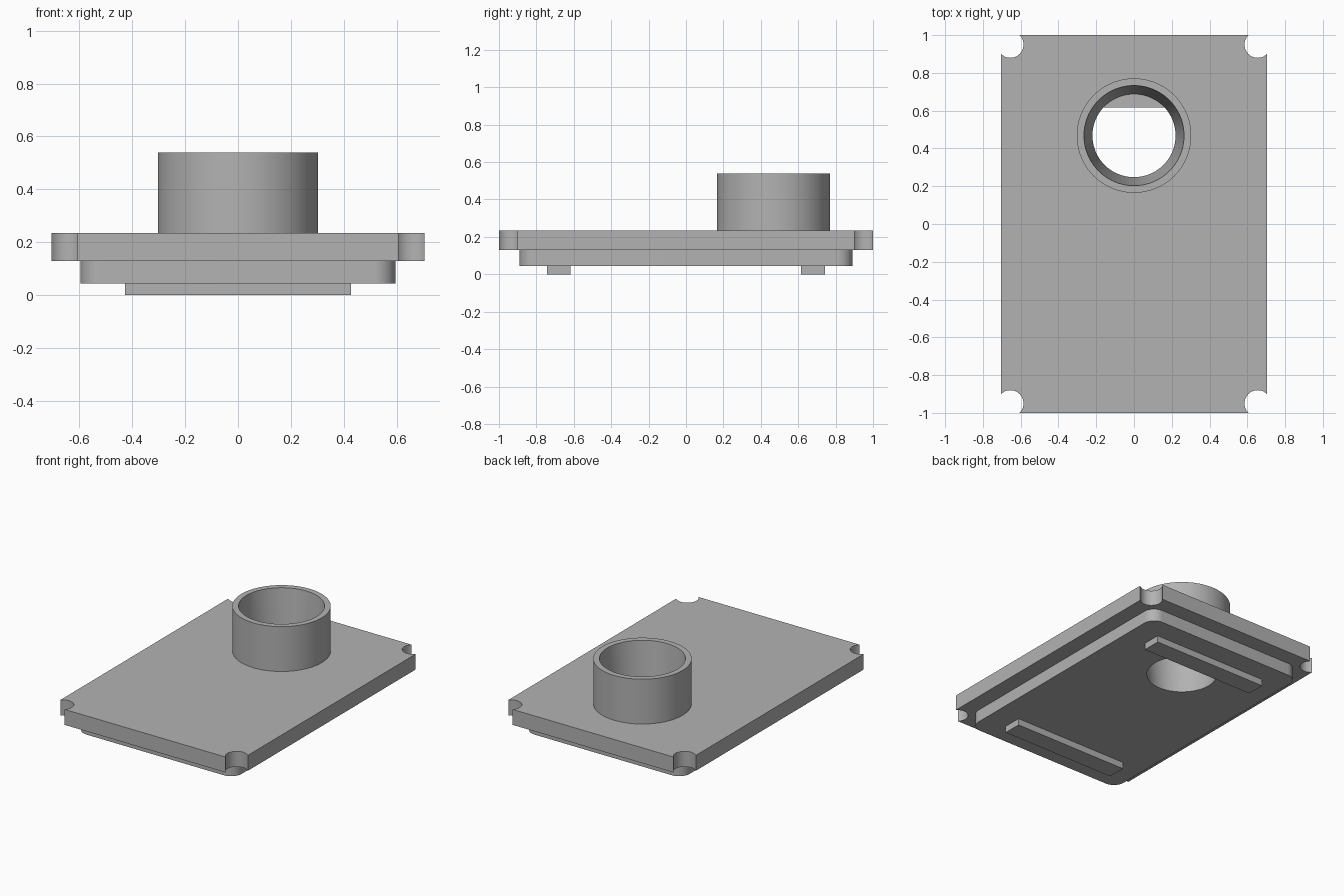
import bpy
import bmesh
from math import cos, sin, pi, radians, acos

cube = bpy.data.objects.get("Cube")
if cube:
    bpy.data.objects.remove(cube, do_unlink=True)

grey = bpy.data.materials.new("plain grey")
grey.use_nodes = True
COLOUR = (0.45, 0.45, 0.45, 1)
grey.diffuse_color = COLOUR
grey.node_tree.nodes["Principled BSDF"].inputs["Base Color"].default_value = COLOUR

# Shared heights and the axis of the round opening
Z_PAD, Z_STEP, Z_TOP, Z_RIM = 0.045, 0.13, 0.235, 0.54
HOLE_Y, R_OUT, R_RIM, R_BASE = 0.468, 0.303, 0.265, 0.22
SEGMENTS = 96


def finish(name, bm):
    bmesh.ops.recalc_face_normals(bm, faces=bm.faces)
    mesh = bpy.data.meshes.new(name)
    bm.to_mesh(mesh)
    bm.free()
    obj = bpy.data.objects.new(name, mesh)
    bpy.context.collection.objects.link(obj)
    mesh.materials.append(grey)
    return obj


def activate(obj):
    bpy.ops.object.select_all(action="DESELECT")
    obj.select_set(True)
    bpy.context.view_layer.objects.active = obj


def smooth(obj):
    activate(obj)
    bpy.ops.object.shade_smooth_by_angle(angle=radians(30))


def arc(cx, cy, r, start, end, steps=16):
    angles = [start + (end - start) * i / steps for i in range(steps + 1)]
    return [(cx + r * cos(a), cy + r * sin(a)) for a in angles]


def four_corners(corner):
    """Mirror the +x +y corner points round to a closed outline."""
    outline = []
    for sx, sy in ((1, 1), (-1, 1), (-1, -1), (1, -1)):
        pts = corner if sx * sy > 0 else corner[::-1]
        outline += [(x * sx, y * sy) for x, y in pts]
    return outline


def slab(name, outline, z0, z1):
    bm = bmesh.new()
    face = bm.faces.new([bm.verts.new((x, y, z0)) for x, y in outline])
    top = bmesh.ops.extrude_face_region(bm, geom=[face])["geom"]
    verts = [v for v in top if isinstance(v, bmesh.types.BMVert)]
    bmesh.ops.translate(bm, verts=verts, vec=(0, 0, z1 - z0))
    return finish(name, bm)


def bore(z):
    """Radius of the tapered opening at a height."""
    return R_BASE + (R_RIM - R_BASE) * (z - Z_PAD) / (Z_RIM - Z_PAD)


def lathe(name, profile):
    """Revolve a closed (radius, z) profile about the opening's axis."""
    bm = bmesh.new()
    rings = []
    for i in range(SEGMENTS):
        a = 2 * pi * i / SEGMENTS
        rings.append([bm.verts.new((r * cos(a), HOLE_Y + r * sin(a), z))
                      for r, z in profile])
    n = len(profile)
    for i, ring in enumerate(rings):
        other = rings[(i + 1) % SEGMENTS]
        for j in range(n):
            k = (j + 1) % n
            bm.faces.new((ring[j], other[j], other[k], ring[k]))
    return finish(name, bm)


# Flange with a round notch bitten out of each corner
HALF_X, HALF_Y, NOTCH, INSET = 0.705, 1.0, 0.07, 0.05
swing = acos(INSET / NOTCH)
notch = arc(HALF_X - INSET, HALF_Y - INSET, NOTCH, -swing, -1.5 * pi + swing, 28)
flange = slab("flange_plate", four_corners(notch), Z_STEP, Z_TOP)

# Smaller rounded plug under the flange
PLUG_X, PLUG_Y, ROUND = 0.595, 0.89, 0.08
corner = arc(PLUG_X - ROUND, PLUG_Y - ROUND, ROUND, 0, pi / 2)
plug = slab("plug_plate", four_corners(corner), Z_PAD, Z_STEP)

# Tapered opening through both plates
bm = bmesh.new()
low, high = Z_PAD - 0.1, Z_TOP + 0.1
bmesh.ops.create_cone(bm, cap_ends=True, segments=SEGMENTS,
                      radius1=bore(low), radius2=bore(high), depth=high - low)
bmesh.ops.translate(bm, verts=bm.verts, vec=(0, HOLE_Y, (low + high) / 2))
cutter = finish("opening_cutter", bm)
cutter.hide_render = True
for plate in (flange, plug):
    activate(plate)
    cut = plate.modifiers.new("opening", "BOOLEAN")
    cut.operation = "DIFFERENCE"
    cut.solver = "EXACT"
    cut.object = cutter
    bpy.ops.object.modifier_apply(modifier=cut.name)
    smooth(plate)
bpy.data.objects.remove(cutter, do_unlink=True)

# Upright collar around the opening
smooth(lathe("collar", [(R_OUT, Z_TOP), (R_OUT, Z_RIM),
                        (R_RIM, Z_RIM), (bore(Z_TOP), Z_TOP)]))

# Two locating bars underneath
for name, y in (("front_bar", -0.681), ("back_bar", 0.679)):
    bar = [(-0.428, y - 0.063), (0.428, y - 0.063),
           (0.428, y + 0.063), (-0.428, y + 0.063)]
    slab(name, bar, 0, Z_PAD)
